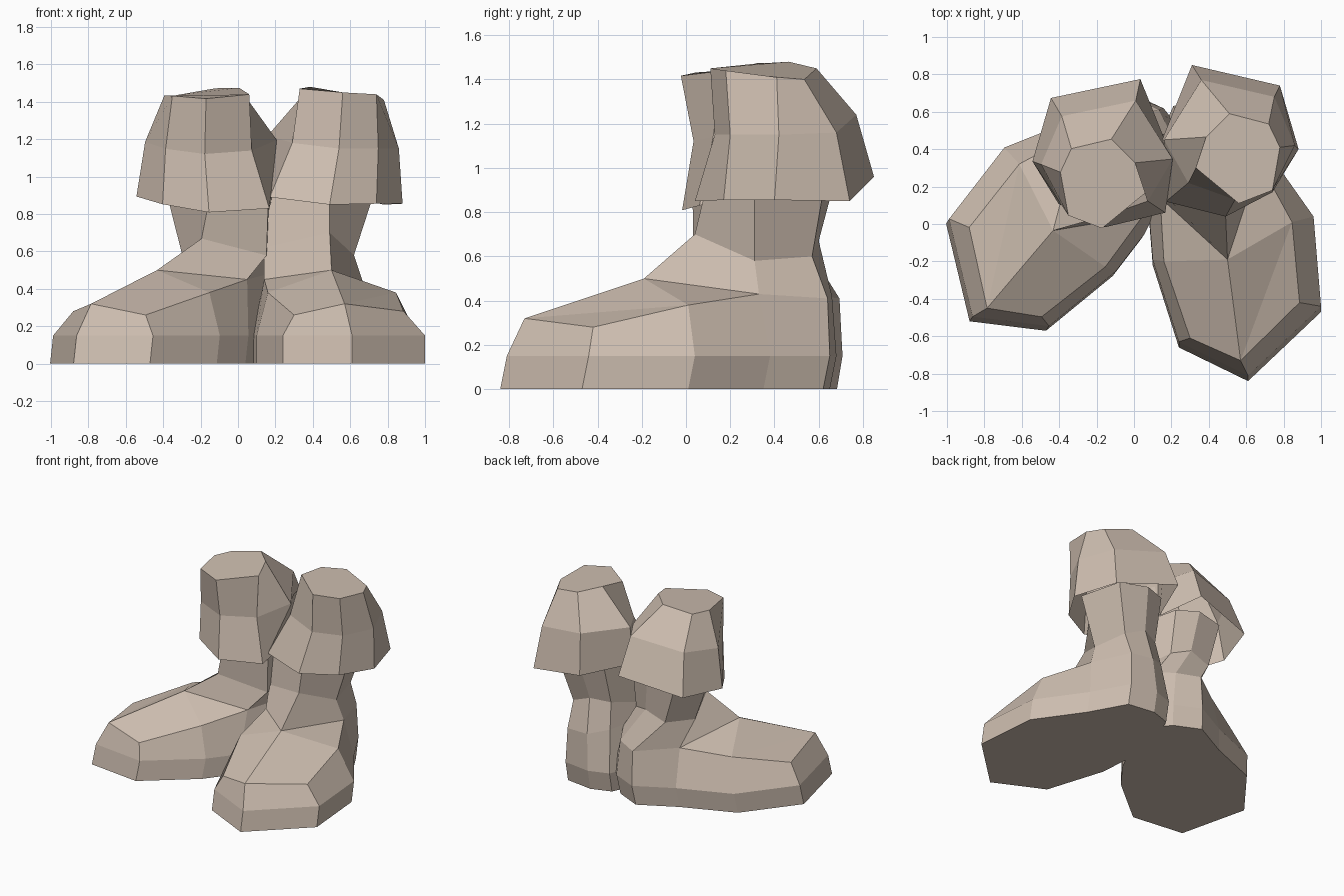
import bpy
import bmesh
from mathutils import Matrix, Vector

default_cube = bpy.data.objects.get("Cube")
if default_cube:
    bpy.data.objects.remove(default_cube, do_unlink=True)

# One material for everything
tan_leather = bpy.data.materials.new("tan_leather")
tan_leather.use_nodes = True
tan_colour = (0.61, 0.51, 0.43, 1)
tan_leather.diffuse_color = tan_colour
tan_leather.node_tree.nodes["Principled BSDF"].inputs["Base Color"].default_value = tan_colour


def finish_object(name, bm):
    """Turn a bmesh into a flat shaded object with outward normals."""
    bmesh.ops.recalc_face_normals(bm, faces=bm.faces)
    mesh = bpy.data.meshes.new(name)
    bm.to_mesh(mesh)
    bm.free()
    mesh.materials.append(tan_leather)
    obj = bpy.data.objects.new(name, mesh)
    bpy.context.scene.collection.objects.link(obj)
    return obj


def add_ring(bm, points):
    return [bm.verts.new(point) for point in points]


def bridge_rings(bm, lower, upper):
    """Join two rings of equal length with a band of quads."""
    count = len(lower)
    for i in range(count):
        following = (i + 1) % count
        bm.faces.new((lower[i], lower[following], upper[following], upper[i]))


# Foot rings, clockwise from the tip of the toe along the inner side
sole_outline = [(.61, -.84), (.24, -.66), (.1, -.22), (.08, .03), (.12, .4), (.21, .6),
                (.36, .65), (.57, .62), (.72, .35), (.96, .01), (1, -.47)]
upper_outline = [(.57, -.73, .32), (.3, -.61, .26), (.16, -.2, .38), (.14, .14, .45),
                 (.17, .4, .48), (.24, .58, .46), (.38, .66, .42), (.56, .64, .41),
                 (.67, .33, .43), (.845, .01, .38), (.885, -.42, .28)]
instep_point = (.5, -.19, .5)

# Ankle rings, starting at the instep and running the same way round
narrow_ring = [(.49, .04, .7), (.14, .18, .62), (.16, .38, .62), (.26, .54, .65),
               (.4, .6, .67), (.56, .57, .6), (.62, .31, .58)]
shaft_ring = [(.49, .1, .95), (.18, .2, .95), (.17, .4, .97), (.27, .62, .97),
              (.44, .68, .97), (.66, .63, .95), (.74, .31, .95)]

# Cuff rings, clockwise from the back corner
cuff_rings = [
    [(.31, .85, .96), (.78, .74, .85), (.88, .4, .855), (.74, .17, .855),
     (.49, .04, .85), (.17, .12, .89), (.15, .45, .94)],
    [(.36, .77, 1.24), (.75, .68, 1.16), (.86, .42, 1.15), (.75, .2, 1.15),
     (.54, .13, 1.15), (.29, .22, 1.18), (.16, .45, 1.22)],
    [(.51, .59, 1.45), (.72, .535, 1.4), (.78, .41, 1.41), (.74, .18, 1.44),
     (.56, .11, 1.45), (.33, .3, 1.47), (.385, .465, 1.48)],
]


def build_boot(name, foot_matrix, cuff_matrix):
    """Foot follows one matrix, the shaft turns gradually into the other."""
    def place(point, weight=0.0):
        vector = Vector(point)
        return (foot_matrix @ vector).lerp(cuff_matrix @ vector, weight)

    bm = bmesh.new()
    sole = add_ring(bm, [place((x, y, 0)) for x, y in sole_outline])
    side = add_ring(bm, [place((x, y + .03, .15)) for x, y in sole_outline])
    upper = add_ring(bm, [place(point) for point in upper_outline])
    instep = bm.verts.new(place(instep_point))
    narrow = add_ring(bm, [place(point, .8) for point in narrow_ring])
    shaft = add_ring(bm, [place(point, 1) for point in shaft_ring])
    bm.faces.new(sole)
    bridge_rings(bm, sole, side)
    bridge_rings(bm, side, upper)

    # Top of the foot, fanned around the instep
    toe, inner_toe, inner_side, inner_ankle = upper[:4]
    outer_ankle, outer_side, outer_toe = upper[-3:]
    bm.faces.new((toe, inner_toe, inner_side, instep))
    bm.faces.new((instep, inner_side, inner_ankle))
    bm.faces.new((instep, outer_ankle, outer_side))
    bm.faces.new((toe, instep, outer_side))
    bm.faces.new((toe, outer_side, outer_toe))

    # Ankle and shaft, open inside the cuff
    bridge_rings(bm, [instep] + upper[3:9], narrow)
    bridge_rings(bm, narrow, shaft)
    finish_object(name + "_boot", bm)


def build_cuff(name, cuff_matrix):
    """Closed on top, open underneath around the shaft."""
    bm = bmesh.new()
    rings = [add_ring(bm, [cuff_matrix @ Vector(point) for point in ring])
             for ring in cuff_rings]
    for lower, upper in zip(rings, rings[1:]):
        bridge_rings(bm, lower, upper)
    bm.faces.new(rings[-1])
    finish_object(name + "_cuff", bm)


# The right boot is a mirrored copy: its foot turns outward, its cuff leans
mirror = Matrix.Diagonal((-1, 1, 1, 1))
turned_foot = (Matrix.Translation((.09, -.148, 0))
               @ Matrix.Rotation(-.576, 4, 'Z') @ mirror)
lean_pivot = Vector((-.17, .3, .85))
lean = (Matrix.Translation(lean_pivot) @ Matrix.Rotation(.125, 4, 'X')
        @ Matrix.Rotation(.09, 4, 'Y') @ Matrix.Translation(-lean_pivot))
leaning_cuff = lean @ Matrix.Translation((.335, -.06, 0)) @ mirror

straight = Matrix.Identity(4)
for name, foot_matrix, cuff_matrix in (("left", straight, straight),
                                       ("right", turned_foot, leaning_cuff)):
    build_boot(name, foot_matrix, cuff_matrix)
    build_cuff(name, cuff_matrix)
